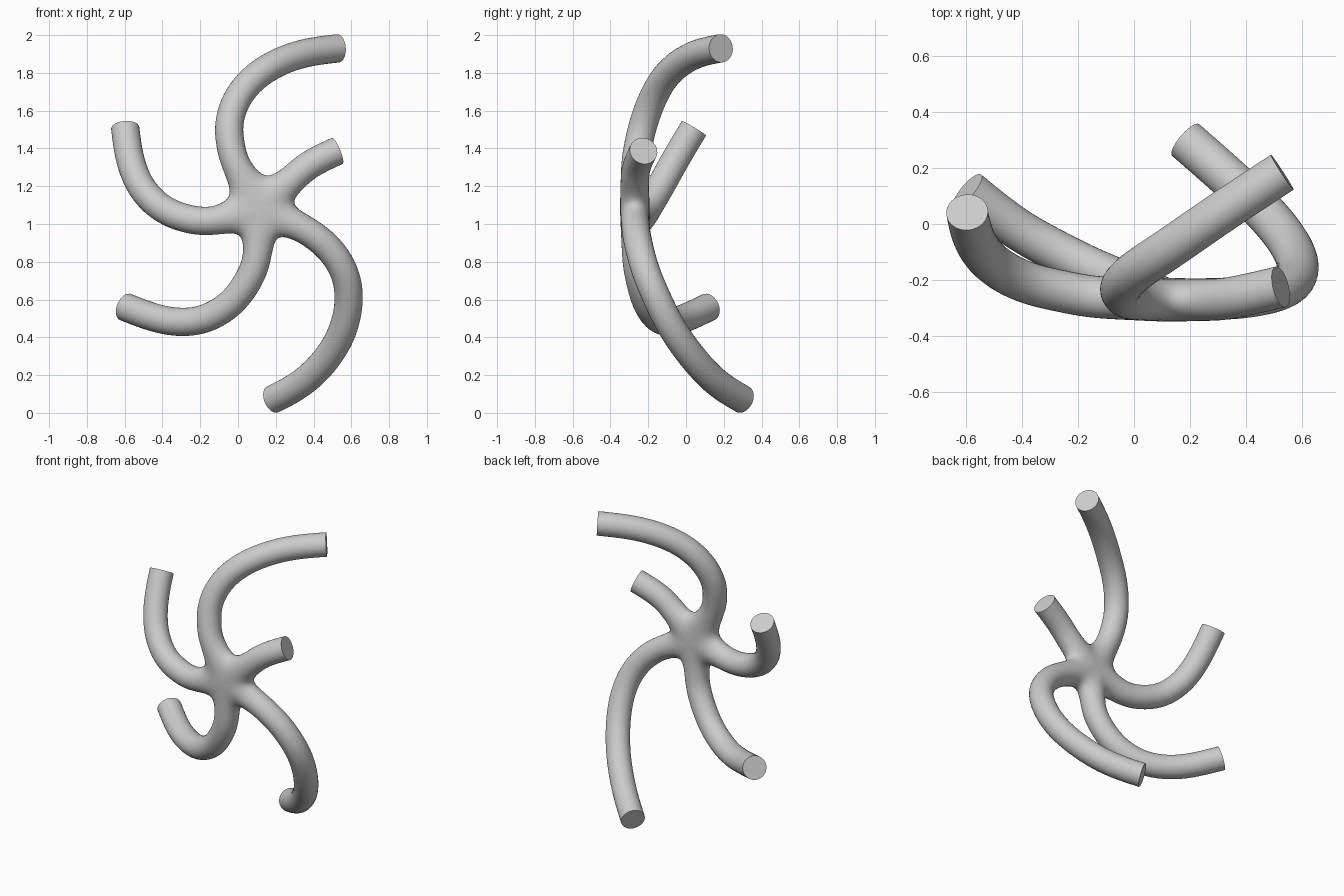
import bpy, bmesh, math
from mathutils import Vector

if "Cube" in bpy.data.objects:
    bpy.data.objects.remove(bpy.data.objects["Cube"])

HUB = Vector((0.12, -0.272, 1.08))
R = 0.083          # cage radius; subdivision pulls it in to 0.075
SIDES = 8

# centre lines of the five arms, clockwise seen from the front
ARMS = [
    [(0.00, -.27, 1.29), (-.04, -.252, 1.42), (-.045, -.22, 1.55), (.01, -.165, 1.69),
     (.13, -.085, 1.81), (.31, .04, 1.895), (.53, .185, 1.93)],
    [(.285, -.272, 1.235), (.38, -.258, 1.315), (.525, -.225, 1.387)],
    [(.33, -.268, .985), (.47, -.25, .885), (.56, -.215, .755), (.588, -.155, .61),
     (.56, -.075, .45), (.48, .03, .3), (.35, .155, .165), (.185, .30, .072)],
    [(.105, -.265, .85), (.065, -.248, .72), (-.03, -.21, .585), (-.16, -.155, .503),
     (-.29, -.09, .48), (-.43, -.01, .50), (-.595, .12, .56)],
    [(-.11, -.265, 1.018), (-.26, -.24, 1.025), (-.4, -.205, 1.08), (-.51, -.14, 1.19),
     (-.57, -.06, 1.335), (-.597, .042, 1.507)],
]


def spline(points, steps=2):
    """Catmull-Rom samples from the hub through the points, with tangents."""
    p = [HUB] + [Vector(q) for q in points]
    p.append(p[-1] * 2 - p[-2] + (p[-1] - p[-2] * 2 + p[-3]) * 0.5)
    out = []
    for i in range(1, len(p) - 2):
        for s in range(steps):
            t = s / steps
            a, b, c, d = p[i - 1:i + 3]
            pos = (b * 2 + (c - a) * t + (a * 2 - b * 5 + c * 4 - d) * t * t
                   + (b * 3 - a - c * 3 + d) * t ** 3) / 2
            out.append(pos)
    out.append(p[-2])
    ext = [HUB] + out + [p[-1]]
    return [(q, (ext[i + 2] - ext[i]).normalized()) for i, q in enumerate(out)]


bm = bmesh.new()
crease = bm.edges.layers.float.new("crease_edge")

# hub: front and back centres, plus a three-vertex web between neighbouring arms
front_c = bm.verts.new(HUB + Vector((0, -R, 0)))
back_c = bm.verts.new(HUB + Vector((0, R, 0)))
webs = []
dirs = [(Vector(a[0]) - HUB).normalized() for a in ARMS]
for i in range(5):
    d = dirs[i] + dirs[(i + 1) % 5]
    d.y = 0
    d.normalize()
    webs.append([bm.verts.new(HUB + d * r + Vector((0, y, 0)))
                 for r, y in ((.12, -.06), (.172, 0), (.12, .06))])

# arms swept outward from the hub
for i, pts in enumerate(ARMS):
    nxt, prv = webs[i], webs[i - 1]
    ring = [front_c, *nxt, back_c, *reversed(prv)]
    front = Vector((0, -1, 0))
    for pos, tan in spline(pts):
        front = (front - tan * front.dot(tan)).normalized()
        side = tan.cross(front)
        new = []
        for k in range(SIDES):
            a = math.tau * k / SIDES
            new.append(bm.verts.new(pos + (front * math.cos(a) + side * math.sin(a)) * R))
        for k in range(SIDES):
            j = (k + 1) % SIDES
            bm.faces.new((ring[k], ring[j], new[j], new[k]))
        ring = new
    cap = bm.faces.new(ring)
    for e in cap.edges:
        e[crease] = 1.0

bmesh.ops.recalc_face_normals(bm, faces=bm.faces)
mesh = bpy.data.meshes.new("five_arm_hook")
bm.to_mesh(mesh)
bm.free()
obj = bpy.data.objects.new("five_arm_hook", mesh)
bpy.context.collection.objects.link(obj)

# round the cage, keeping the cut ends sharp
sub = obj.modifiers.new("round", 'SUBSURF')
sub.levels = sub.render_levels = 2
bpy.context.view_layer.objects.active = obj
obj.select_set(True)
bpy.ops.object.modifier_apply(modifier="round")
bpy.ops.object.shade_smooth_by_angle(angle=math.radians(40))
